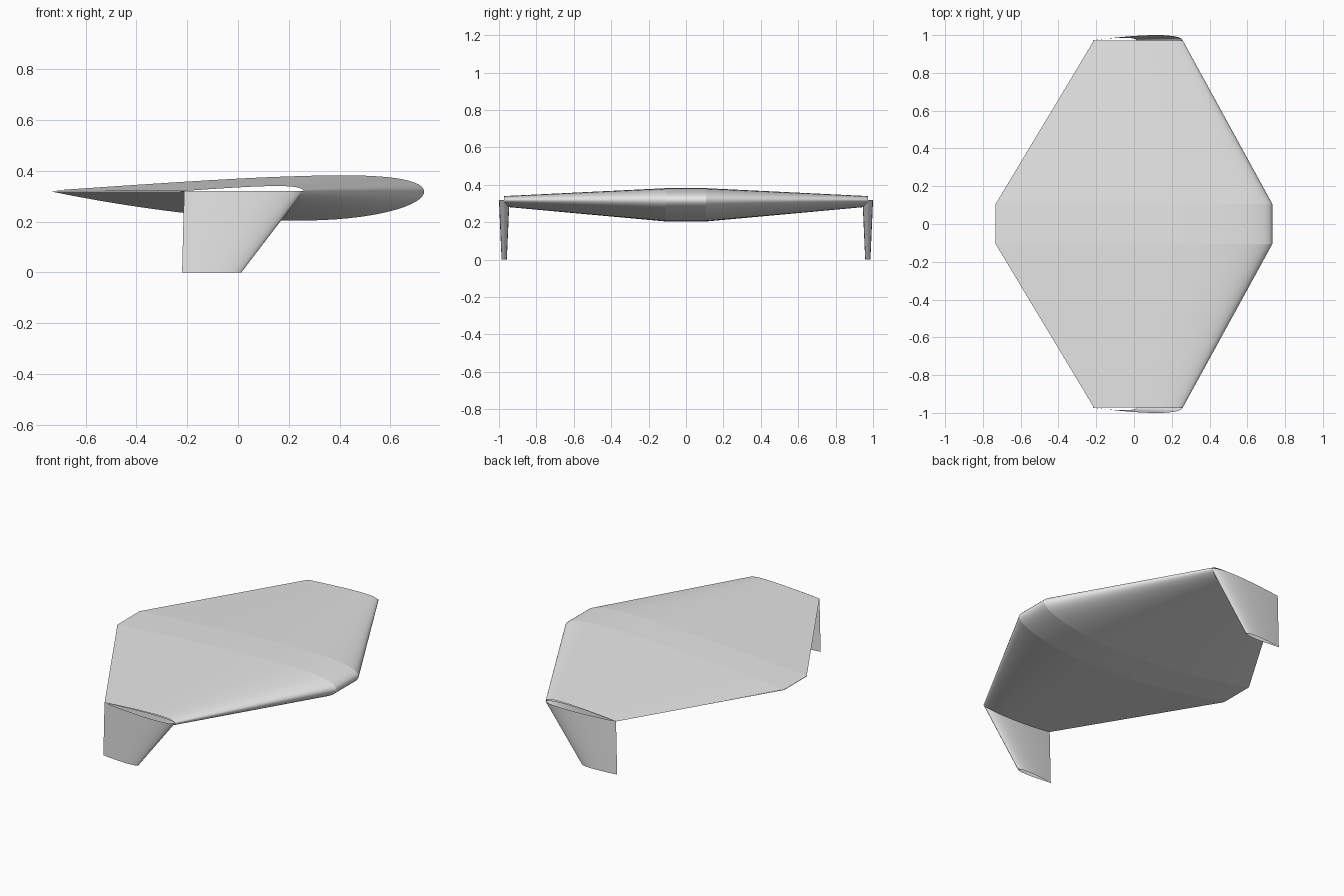
import bpy
import bmesh
import math
from mathutils import Vector

cube = bpy.data.objects.get("Cube")
if cube:
    bpy.data.objects.remove(cube, do_unlink=True)

# One plain grey for the whole craft
grey = bpy.data.materials.new("light_grey")
grey.use_nodes = True
grey.diffuse_color = (0.8, 0.8, 0.8, 1)
grey.node_tree.nodes["Principled BSDF"].inputs["Base Color"].default_value = (0.8, 0.8, 0.8, 1)

STEPS = 40
THICKNESS = 0.12
WING_Z = 0.32
ROOT_Y, TIP_Y = 0.106, 0.972


def airfoil(camber, peak=0.4):
    """Unit-chord section from upper tail, round the nose, to lower tail."""
    points = []
    for i in range(-STEPS, STEPS + 1):
        side = -1 if i > 0 else 1
        x = (1 - math.cos(math.pi * abs(i) / STEPS)) / 2
        half = 5 * THICKNESS * (0.2969 * math.sqrt(x) - 0.126 * x - 0.3516 * x**2
                                + 0.2843 * x**3 - 0.1015 * x**4)
        span = peak if x < peak else 1 - peak
        base = 0 if x < peak else 1 - 2 * peak
        mean = camber / span**2 * (base + 2 * peak * x - x * x)
        tilt = math.atan(2 * camber / span**2 * (peak - x))
        points.append((x - side * half * math.sin(tilt),
                       mean + side * half * math.cos(tilt)))
    return points


def station(section, nose, chord, up):
    """Place a section with its nose at a point and its tail toward -x."""
    return [Vector(nose) + Vector((-c * chord, 0, 0)) + Vector(up) * (t * chord)
            for c, t in section]


def loft(name, first, second):
    """Open-ended skin between two stations."""
    bm = bmesh.new()
    a = [bm.verts.new(p) for p in first]
    b = [bm.verts.new(p) for p in second]
    for i in range(len(a) - 1):
        bm.faces.new((a[i], a[i + 1], b[i + 1], b[i]))
    # Point the skin outward from its own middle
    bm.normal_update()
    middle = sum((v.co for v in bm.verts), Vector()) / len(bm.verts)
    if sum(f.normal.dot(f.calc_center_median() - middle) for f in bm.faces) < 0:
        bmesh.ops.reverse_faces(bm, faces=bm.faces)
    mesh = bpy.data.meshes.new(name)
    bm.to_mesh(mesh)
    bm.free()
    mesh.materials.append(grey)
    mesh.shade_smooth()
    obj = bpy.data.objects.new(name, mesh)
    bpy.context.collection.objects.link(obj)
    return obj


wing_section = airfoil(-0.02)
fin_section = airfoil(0)
UP = (0, 0, 1)


def root(y):
    return station(wing_section, (0.7325, y, WING_Z), 1.465, UP)


# Straight centre panel
loft("centre_panel", root(-ROOT_Y), root(ROOT_Y))

# Tapered outer wings with hanging fins
for label, s in (("left", 1), ("right", -1)):
    tip = station(wing_section, (0.258, s * TIP_Y, WING_Z), 0.47, UP)
    loft(label + "_wing", root(s * ROOT_Y), tip)
    out = (0, s, 0)
    fin_top = station(fin_section, (0.258, s * TIP_Y, WING_Z), 0.47, out)
    fin_bottom = station(fin_section, (0.013, s * TIP_Y, 0), 0.233, out)
    loft(label + "_fin", fin_top, fin_bottom)
